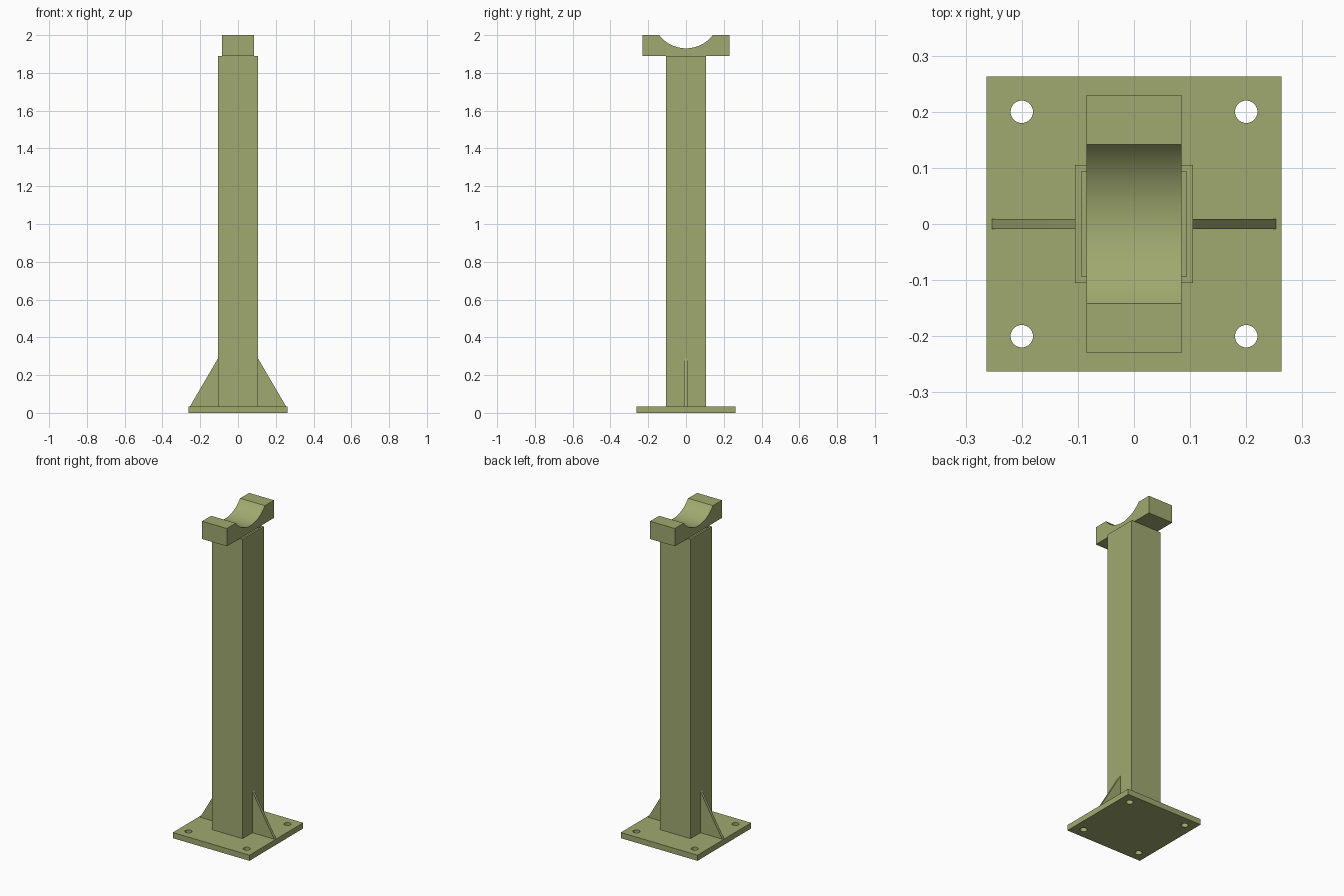
import bpy
import math

default_cube = bpy.data.objects.get("Cube")
if default_cube:
    bpy.data.objects.remove(default_cube, do_unlink=True)

# Olive paint
paint = bpy.data.materials.new("olive_paint")
paint.use_nodes = True
colour = (0.35, 0.40, 0.16, 1)
paint.diffuse_color = colour
paint.node_tree.nodes["Principled BSDF"].inputs["Base Color"].default_value = colour

PLATE_HALF, PLATE_TOP = 0.263, 0.035
POST_HALF, POST_INNER, POST_TOP = 0.105, 0.094, 1.89
HOLE_X, HOLE_RADIUS = 0.2, 0.02


def circle(cx, cy, radius, steps=32):
    return [(cx + radius * math.cos(math.tau * i / steps),
             cy + radius * math.sin(math.tau * i / steps)) for i in range(steps)]


def square(half):
    return [(-half, -half), (half, -half), (half, half), (-half, half)]


def extrude(name, outlines, depth, location, rotation=(0, 0, 0)):
    """Fill flat outlines (inner ones become holes), with thickness centred on location."""
    curve = bpy.data.curves.new(name, 'CURVE')
    curve.dimensions = '2D'
    curve.fill_mode = 'BOTH'
    curve.extrude = depth / 2
    for points in outlines:
        spline = curve.splines.new('POLY')
        spline.points.add(len(points) - 1)
        for point, (x, y) in zip(spline.points, points):
            point.co = (x, y, 0, 1)
        spline.use_cyclic_u = True
    obj = bpy.data.objects.new(name, curve)
    bpy.context.collection.objects.link(obj)
    obj.location, obj.rotation_euler = location, rotation
    bpy.ops.object.select_all(action='DESELECT')
    obj.select_set(True)
    bpy.context.view_layer.objects.active = obj
    bpy.ops.object.convert(target='MESH')
    obj = bpy.context.object
    # Close the seams between caps and walls
    bpy.ops.object.mode_set(mode='EDIT')
    bpy.ops.mesh.select_all(action='SELECT')
    bpy.ops.mesh.remove_doubles(threshold=0.0001)
    bpy.ops.mesh.normals_make_consistent(inside=False)
    bpy.ops.object.mode_set(mode='OBJECT')
    obj.data.materials.clear()
    obj.data.materials.append(paint)
    bpy.ops.object.shade_smooth_by_angle(angle=math.radians(30))
    return obj


# Base plate with four bolt holes
holes = [circle(sx * HOLE_X, sy * HOLE_X, HOLE_RADIUS) for sx in (-1, 1) for sy in (-1, 1)]
extrude("base_plate", [square(PLATE_HALF)] + holes, PLATE_TOP, (0, 0, PLATE_TOP / 2))

# Hollow square post
extrude("post", [square(POST_HALF), square(POST_INNER)], POST_TOP - PLATE_TOP,
        (0, 0, (POST_TOP + PLATE_TOP) / 2))

# Triangular gussets on both sides of the post
for name, side in (("left_gusset", 1), ("right_gusset", -1)):
    profile = [(side * POST_HALF, PLATE_TOP), (side * 0.253, PLATE_TOP),
               (side * 0.25, 0.042), (side * POST_HALF, 0.29)]
    extrude(name, [profile], 0.017, (0, 0, 0), (math.pi / 2, 0, 0))

# Saddle block with a round cradle across its top
radius, centre_z, half_chord = 0.179, 2.109, 0.142
sweep = math.asin(half_chord / radius)
steps = 32
cradle = [(radius * math.sin(a), centre_z - radius * math.cos(a))
          for a in (sweep - 2 * sweep * i / steps for i in range(steps + 1))]
cradle[0], cradle[-1] = (half_chord, 2), (-half_chord, 2)
saddle = [(-0.23, POST_TOP), (0.23, POST_TOP), (0.23, 2)] + cradle + [(-0.23, 2)]
extrude("pipe_saddle", [saddle], 0.17, (0, 0, 0), (math.pi / 2, 0, math.pi / 2))
